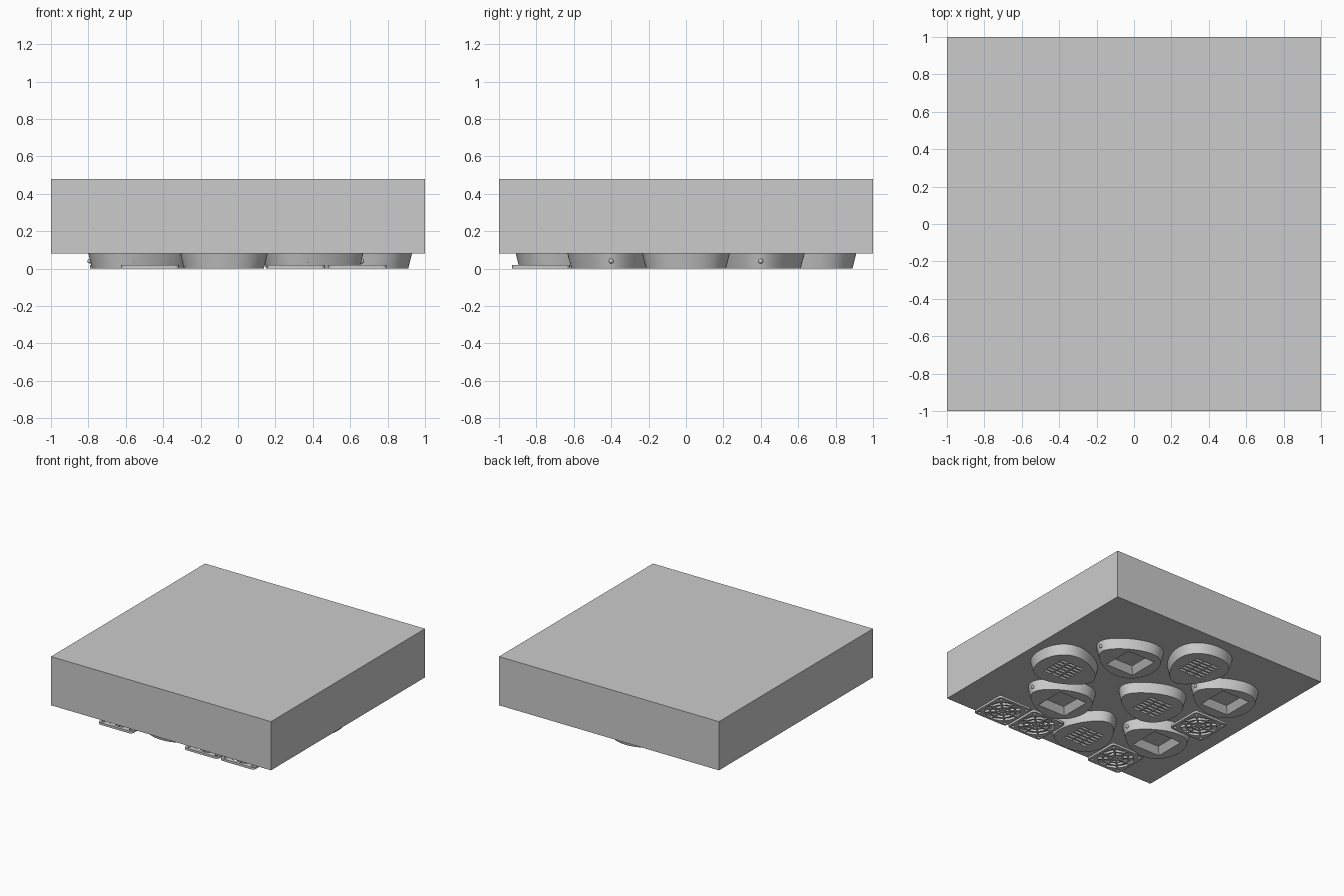
import bpy, bmesh
from math import cos, sin, pi, radians
from mathutils import Matrix

if "Cube" in bpy.data.objects:
    bpy.data.objects.remove(bpy.data.objects["Cube"], do_unlink=True)

grey = bpy.data.materials.new("plain_grey")
grey.use_nodes = True
grey.diffuse_color = (0.6, 0.6, 0.6, 1)
grey.node_tree.nodes["Principled BSDF"].inputs["Base Color"].default_value = (0.6, 0.6, 0.6, 1)

BASE = 0.08  # underside height of the slab


def finish(bm, name, smooth=True):
    bmesh.ops.recalc_face_normals(bm, faces=bm.faces)
    me = bpy.data.meshes.new(name)
    bm.to_mesh(me)
    bm.free()
    me.materials.append(grey)
    ob = bpy.data.objects.new(name, me)
    bpy.context.collection.objects.link(ob)
    if smooth:
        activate(ob)
        bpy.ops.object.shade_smooth_by_angle(angle=radians(35))
    return ob


def activate(ob):
    bpy.ops.object.select_all(action='DESELECT')
    ob.select_set(True)
    bpy.context.view_layer.objects.active = ob


def add_box(bm, center, size, turn=0):
    m = Matrix.Translation(center) @ Matrix.Rotation(turn, 4, 'Z') @ Matrix.Diagonal((*size, 1))
    bmesh.ops.create_cube(bm, size=1, matrix=m)


def loft(bm, loops):
    rings = [[bm.verts.new(p) for p in loop] for loop in loops]
    n = len(rings[0])
    for a, b in zip(rings, rings[1:]):
        for i in range(n):
            bm.faces.new((a[i], a[(i + 1) % n], b[(i + 1) % n], b[i]))
    bm.faces.new(rings[0])
    bm.faces.new(rings[-1])


def cut(ob, cutter):
    cutter.hide_render = True
    mod = ob.modifiers.new("cut", 'BOOLEAN')
    mod.operation = 'DIFFERENCE'
    mod.solver = 'EXACT'
    mod.object = cutter
    activate(ob)
    bpy.ops.object.modifier_apply(modifier=mod.name)
    bpy.data.objects.remove(cutter, do_unlink=True)


def pod(name, x, y, turn):
    # egg outline with its narrow end along +x, flaring towards the slab
    def outline(z, grow):
        pts = []
        for i in range(64):
            t = 2 * pi * i / 64
            px = 0.03 + (0.25 + grow) * cos(t)
            py = (0.205 + grow) * sin(t) * (1 - 0.3 * cos(t))
            pts.append((x + px * cos(turn) - py * sin(turn),
                        y + px * sin(turn) + py * cos(turn), z))
        return pts
    bm = bmesh.new()
    loft(bm, [outline(0, 0), outline(BASE, 0.02)])
    return finish(bm, name)


def slotted_pod(name, x, y, turn):
    ob = pod(name, x, y, turn)
    bm = bmesh.new()
    for row in range(6):
        for col in range(3):
            add_box(bm, (x + (col - 1) * 0.075, y + (row - 2.5) * 0.038, 0.005),
                    (0.065, 0.022, 0.05))
    cut(ob, finish(bm, name + "_cutter", False))


def square_pod(name, x, y):
    ob = pod(name, x, y, 0)
    # square well with sloping walls
    bm = bmesh.new()
    bmesh.ops.create_cone(bm, segments=4, cap_ends=True, radius1=0.132 * 2 ** 0.5,
                          radius2=0.09 * 2 ** 0.5, depth=0.055,
                          matrix=Matrix.Translation((x, y, 0.0225)) @ Matrix.Rotation(pi / 4, 4, 'Z'))
    cut(ob, finish(bm, name + "_cutter", False))
    # round studs on the four sides
    bm = bmesh.new()
    for dx, dy in ((0.292, 0), (-0.232, 0), (0, 0.21), (0, -0.21)):
        bmesh.ops.create_uvsphere(bm, u_segments=12, v_segments=8, radius=0.013,
                                  matrix=Matrix.Translation((x + dx, y + dy, 0.04)))
    finish(bm, name + "_studs")


def grille(name, x, y):
    half, r, thick = 0.155, 0.025, 0.018
    # rounded square plate
    bm = bmesh.new()
    loops = []
    for z in (0, thick):
        loop = []
        for q in range(4):
            mid = pi / 4 + q * pi / 2
            cx = (half - r) * (1 if cos(mid) > 0 else -1)
            cy = (half - r) * (1 if sin(mid) > 0 else -1)
            for k in range(5):
                a = q * pi / 2 + k * pi / 8
                loop.append((x + cx + r * cos(a), y + cy + r * sin(a), z))
        loops.append(loop)
    loft(bm, loops)
    plate = finish(bm, name + "_plate")
    # round opening and corner holes
    bm = bmesh.new()
    d = 0.125
    holes = [(0, 0, 0.135)] + [(sx * d, sy * d, 0.012) for sx in (-1, 1) for sy in (-1, 1)]
    for hx, hy, hr in holes:
        bmesh.ops.create_cone(bm, segments=40, cap_ends=True, radius1=hr, radius2=hr, depth=0.1,
                              matrix=Matrix.Translation((x + hx, y + hy, 0)))
    cut(plate, finish(bm, name + "_cutter", False))
    # concentric rings
    bm = bmesh.new()
    for inner, outer in ((0.048, 0.06), (0.09, 0.102)):
        n = 40
        section = ((inner, 0), (outer, 0), (outer, thick), (inner, thick))
        rows = [[bm.verts.new((x + rad * cos(2 * pi * i / n), y + rad * sin(2 * pi * i / n), z))
                 for rad, z in section] for i in range(n)]
        for i in range(n):
            a, b = rows[i], rows[(i + 1) % n]
            for k in range(4):
                bm.faces.new((a[k], b[k], b[(k + 1) % 4], a[(k + 1) % 4]))
    finish(bm, name + "_rings")
    # hub and spokes
    bm = bmesh.new()
    bmesh.ops.create_cone(bm, segments=24, cap_ends=True, radius1=0.024, radius2=0.024,
                          depth=thick, matrix=Matrix.Translation((x, y, thick / 2)))
    for i in range(4):
        add_box(bm, (x, y, thick / 2), (0.275, 0.012, thick * 0.98), i * pi / 4)
    finish(bm, name + "_spokes")


# Main slab
bm = bmesh.new()
add_box(bm, (0, 0, BASE + 0.2), (2, 2, 0.4))
finish(bm, "slab", False)

# Slotted pods on the centre lines
slotted_pod("left_slotted_pod", 0.69, 0, pi)
slotted_pod("back_slotted_pod", -0.075, 0.67, -pi / 2)
slotted_pod("front_slotted_pod", -0.075, -0.67, pi / 2)
slotted_pod("middle_slotted_pod", -0.185, 0, 0)

# Pods with a square well
for side, px in (("left", 0.37), ("right", -0.56)):
    for end, py in (("front", -0.4), ("back", 0.4)):
        square_pod(f"{end}_{side}_square_pod", px, py)

# Round grilles on thin plates
for label, gx, gy in (("outer_left", 0.64, -0.775), ("inner_left", 0.31, -0.775),
                      ("front_right", -0.47, -0.775), ("side_right", -0.635, 0)):
    grille(label + "_grille", gx, gy)
